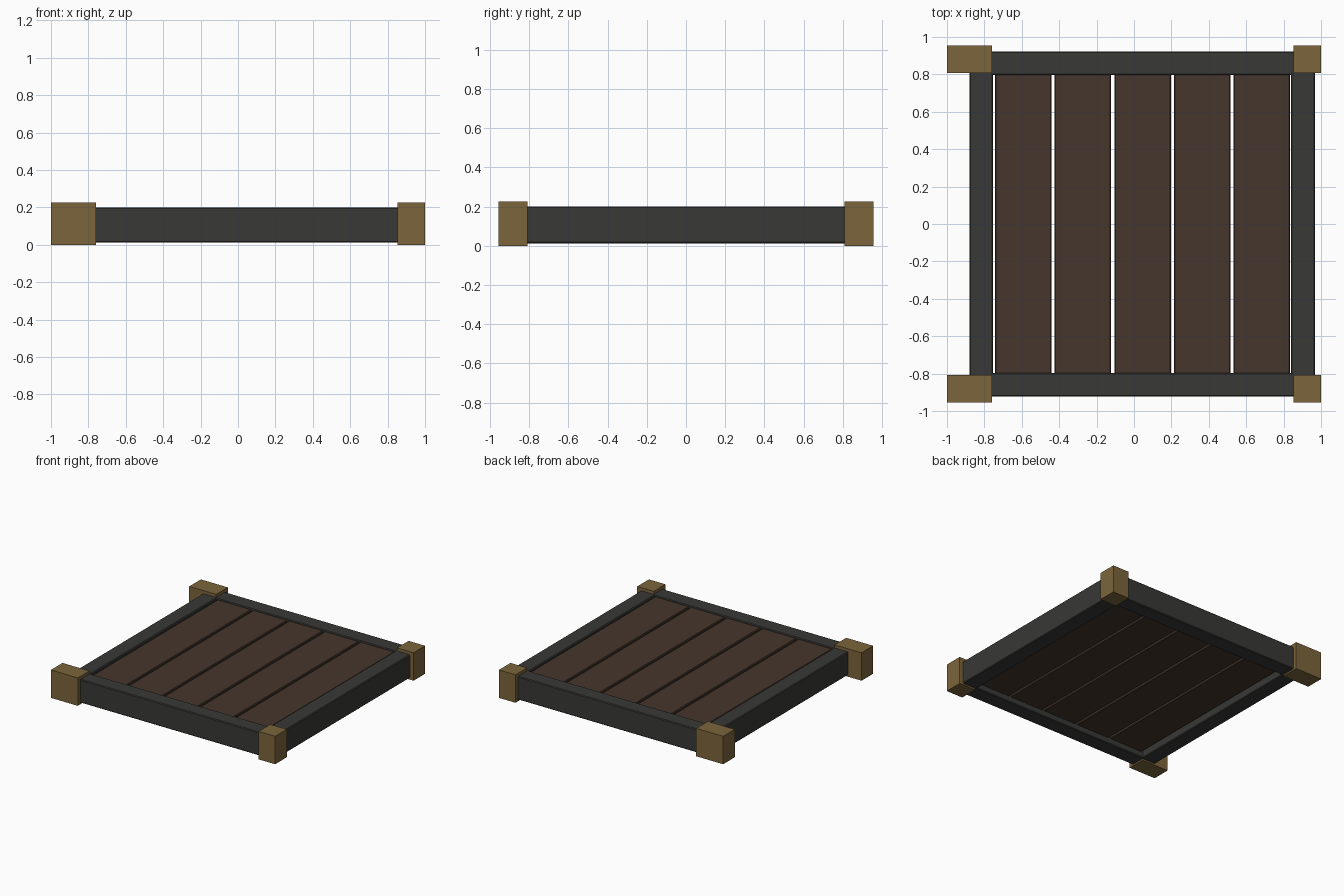
import bpy

if "Cube" in bpy.data.objects:
    bpy.data.objects.remove(bpy.data.objects["Cube"])


def material(name, color):
    m = bpy.data.materials.new(name)
    m.diffuse_color = color
    m.use_nodes = True
    m.node_tree.nodes["Principled BSDF"].inputs["Base Color"].default_value = m.diffuse_color
    return m


wood = material("dark_wood", (0.06, 0.037, 0.026, 1))
iron = material("dark_iron", (0.04, 0.04, 0.038, 1))
brass = material("brass", (0.2, 0.13, 0.045, 1))


def box(name, x, y, z, mat, bevel=0.0):
    """Box from (min, max) ranges, with an optional small chamfer."""
    bpy.ops.mesh.primitive_cube_add(
        size=1, location=[(a + b) / 2 for a, b in (x, y, z)])
    ob = bpy.context.object
    ob.name = name
    ob.scale = [b - a for a, b in (x, y, z)]
    bpy.ops.object.transform_apply(location=False, rotation=False, scale=True)
    ob.data.materials.append(mat)
    if bevel:
        mod = ob.modifiers.new("chamfer", 'BEVEL')
        mod.width = bevel
        mod.segments = 1
    return ob


# Planks
for i in range(5):
    x0 = -0.743 + i * 0.319
    box(f"plank_{i + 1}", (x0, x0 + 0.302), (-0.81, 0.81), (0.06, 0.19), wood, 0.005)

# Side rails
RAIL_Z = (0.012, 0.2)
box("left_rail", (-0.88, -0.753), (-0.81, 0.81), RAIL_Z, iron, 0.006)
box("right_rail", (0.84, 0.968), (-0.81, 0.81), RAIL_Z, iron, 0.006)

# Front and back rails, and corner blocks
for side, s in (("front", -1), ("back", 1)):
    box(f"{side}_rail", (-0.88, 0.968), sorted((s * 0.797, s * 0.923)), RAIL_Z, iron, 0.006)
    block_y = sorted((s * 0.807, s * 0.955))
    box(f"{side}_left_corner", (-1.0, -0.76), block_y, (0, 0.225), brass)
    box(f"{side}_right_corner", (0.852, 1.0), block_y, (0, 0.225), brass)
